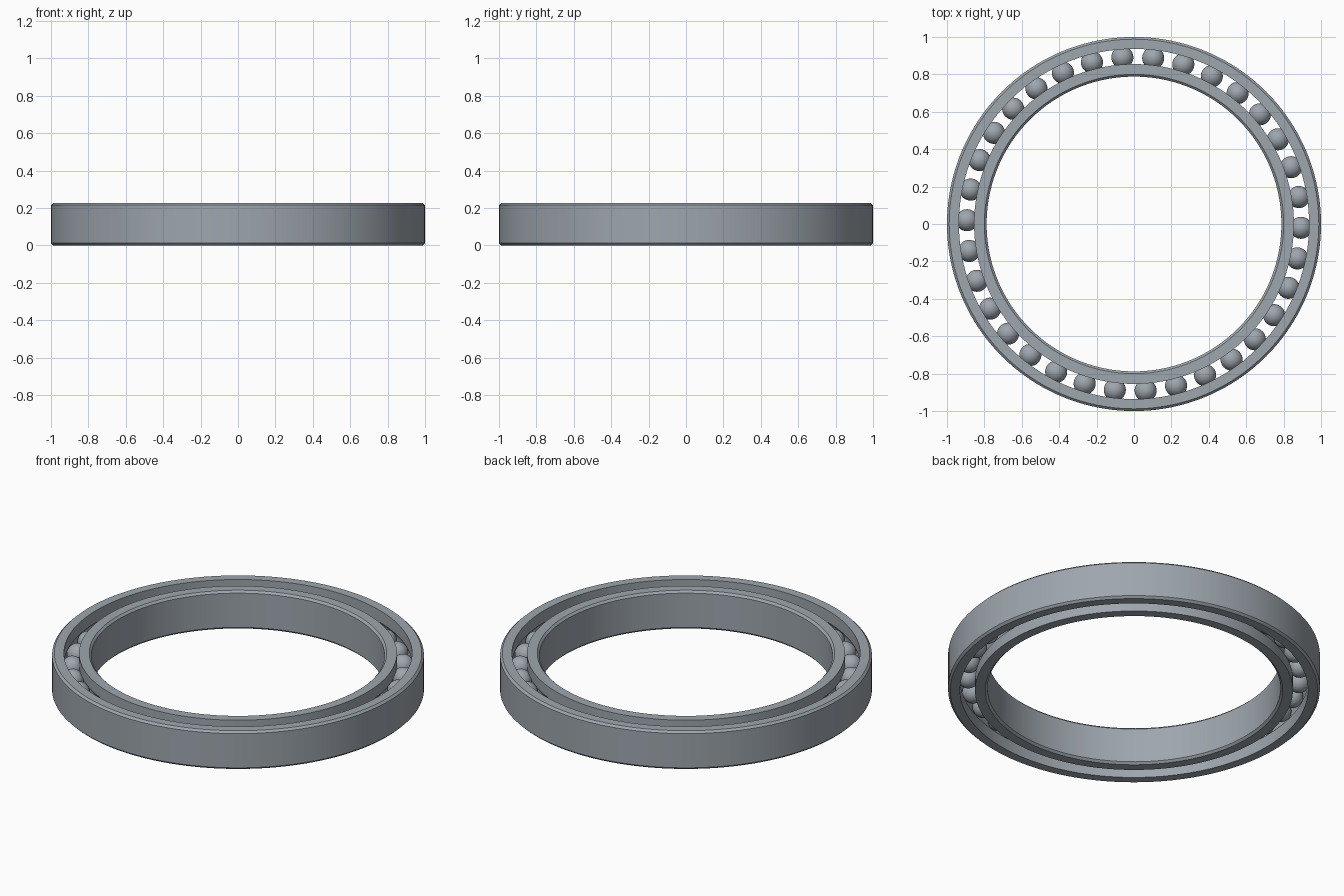
import bpy
import math

if "Cube" in bpy.data.objects:
    bpy.data.objects.remove(bpy.data.objects["Cube"], do_unlink=True)

HEIGHT = 0.227
MID = HEIGHT / 2
PITCH = 0.893          # radius of the circle of balls
BALL = 0.059
GROOVE = 0.0605
CHAMFER = 0.012
BALLS = 34
SEGMENTS = 160


def make_material(name, color):
    mat = bpy.data.materials.new(name)
    mat.use_nodes = True
    mat.diffuse_color = color
    mat.node_tree.nodes["Principled BSDF"].inputs["Base Color"].default_value = color
    return mat


steel = make_material("steel", (0.34, 0.38, 0.42, 1))


def make_ring(name, wall, track):
    """Revolve a ring with a chamfered wall and a ball groove in its track."""
    side = 1 if wall > track else -1
    inset = wall - side * CHAMFER
    half = math.acos(abs(track - PITCH) / GROOVE)
    # Closed section, counter-clockwise for the outer ring
    groove = []
    for i in range(13):
        a = half - 2 * half * i / 12
        groove.append((PITCH + side * GROOVE * math.cos(a), MID + GROOVE * math.sin(a)))
    section = [(track, 0), (inset, 0), (wall, CHAMFER), (wall, HEIGHT - CHAMFER),
               (inset, HEIGHT), (track, HEIGHT)] + groove
    if side < 0:
        section.reverse()
    n = len(section)
    verts, faces = [], []
    for s in range(SEGMENTS):
        a = math.tau * s / SEGMENTS
        verts += [(r * math.cos(a), r * math.sin(a), z) for r, z in section]
        t = (s + 1) % SEGMENTS
        for k in range(n):
            m = (k + 1) % n
            faces.append((s * n + k, t * n + k, t * n + m, s * n + m))
    mesh = bpy.data.meshes.new(name)
    mesh.from_pydata(verts, [], [f[::-1] for f in faces])
    mesh.update()
    # Make sure the surface points outward
    if mesh.polygons[2].normal.x * side < 0:
        mesh.flip_normals()
    obj = bpy.data.objects.new(name, mesh)
    bpy.context.collection.objects.link(obj)
    mesh.materials.append(steel)
    bpy.ops.object.select_all(action="DESELECT")
    obj.select_set(True)
    bpy.context.view_layer.objects.active = obj
    bpy.ops.object.shade_smooth_by_angle(angle=math.radians(30))
    return obj


# Races
make_ring("outer_race", 1.0, 0.936)
make_ring("inner_race", 0.788, 0.855)

# Balls share one mesh
bpy.ops.mesh.primitive_uv_sphere_add(segments=32, ring_count=16, radius=BALL)
first = bpy.context.object
first.data.name = "ball"
first.data.materials.append(steel)
bpy.ops.object.shade_smooth()
for i in range(BALLS):
    ball = first if i == 0 else first.copy()
    if i:
        bpy.context.collection.objects.link(ball)
    ball.name = f"ball_{i + 1}"
    a = math.tau * i / BALLS - math.radians(1.3)
    ball.location = (PITCH * math.cos(a), PITCH * math.sin(a), MID)
